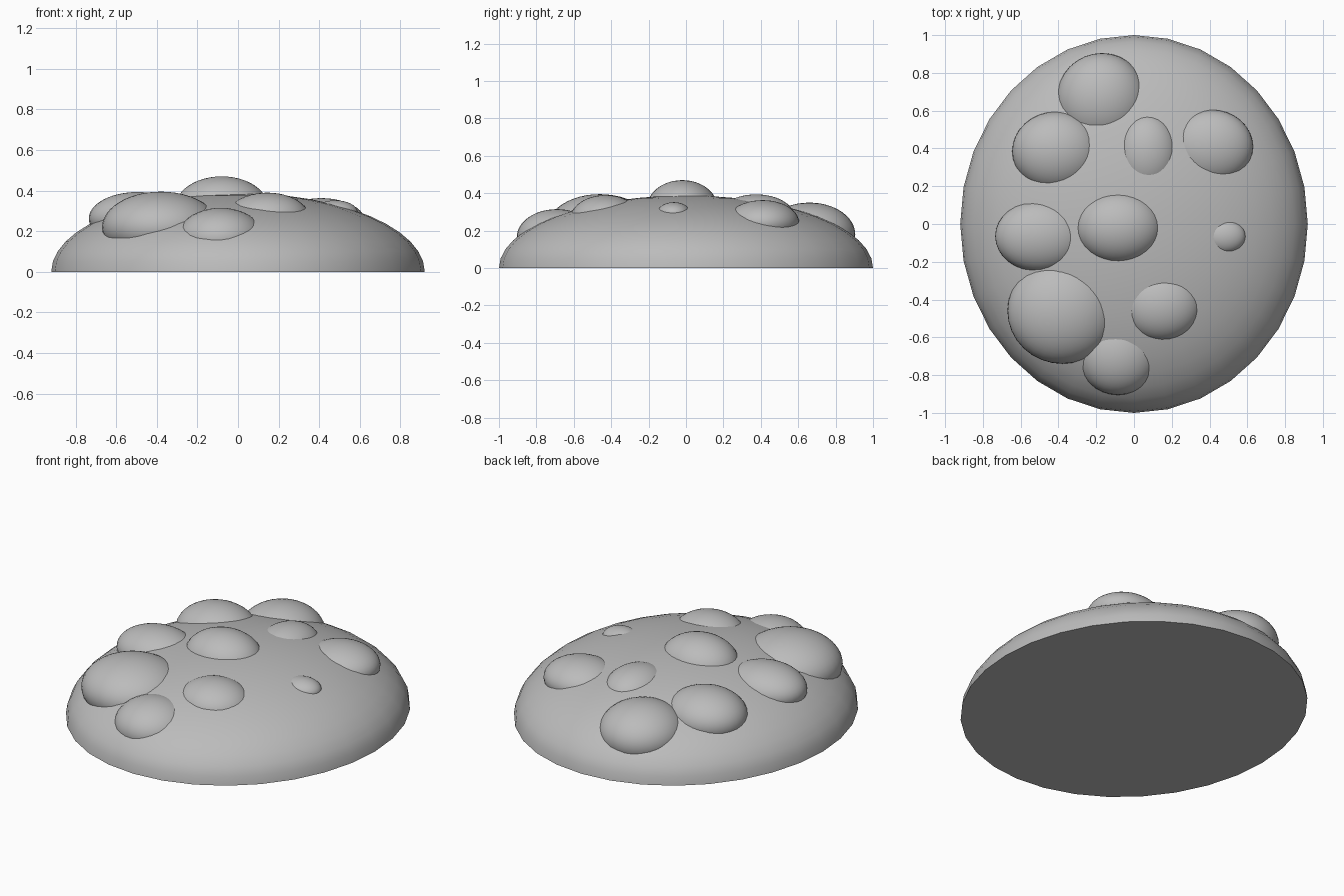
import bpy
import bmesh

if "Cube" in bpy.data.objects:
    bpy.data.objects.remove(bpy.data.objects["Cube"], do_unlink=True)

# Single plain grey material
grey = bpy.data.materials.new("plain grey")
grey.use_nodes = True
colour = (0.5, 0.5, 0.5, 1)
grey.diffuse_color = colour
grey.node_tree.nodes["Principled BSDF"].inputs["Base Color"].default_value = colour


def ellipsoid(name, centre, radii, half=False):
    """Scaled sphere; half=True keeps the upper half with a flat base."""
    bm = bmesh.new()
    bmesh.ops.create_uvsphere(bm, u_segments=32, v_segments=24, radius=1)
    if half:
        geom = bm.verts[:] + bm.edges[:] + bm.faces[:]
        bmesh.ops.bisect_plane(bm, geom=geom, dist=0.0001, plane_co=(0, 0, 0),
                               plane_no=(0, 0, 1), clear_inner=True)
        rim = [e for e in bm.edges if e.is_boundary]
        bmesh.ops.contextual_create(bm, geom=rim)
        bmesh.ops.recalc_face_normals(bm, faces=bm.faces[:])
    bmesh.ops.scale(bm, vec=radii, verts=bm.verts[:])
    mesh = bpy.data.meshes.new(name)
    bm.to_mesh(mesh)
    bm.free()
    mesh.materials.append(grey)
    obj = bpy.data.objects.new(name, mesh)
    obj.location = centre
    bpy.context.collection.objects.link(obj)
    bpy.ops.object.select_all(action="DESELECT")
    obj.select_set(True)
    bpy.context.view_layer.objects.active = obj
    bpy.ops.object.shade_smooth_by_angle()


# Domed body with a flat underside
ellipsoid("dome", (0, 0, 0), (0.92, 1, 0.388), half=True)

# Bumps: x, y, top height, then the three radii
bumps = {
    "centre_bump": (-0.08, -0.02, 0.47, 0.228, 0.19, 0.15),
    "large_front_bump": (-0.38, -0.46, 0.395, 0.29, 0.28, 0.176),
    "right_bump": (-0.495, -0.065, 0.393, 0.24, 0.19, 0.13),
    "back_right_bump": (-0.41, 0.385, 0.39, 0.235, 0.21, 0.15),
    "rear_bump": (-0.17, 0.66, 0.35, 0.24, 0.245, 0.17),
    "back_middle_bump": (0.07, 0.375, 0.394, 0.165, 0.205, 0.12),
    "back_left_bump": (0.41, 0.41, 0.363, 0.22, 0.195, 0.12),
    "small_left_bump": (0.48, -0.065, 0.352, 0.11, 0.09, 0.06),
    "front_left_bump": (0.145, -0.43, 0.39, 0.21, 0.19, 0.13),
    "front_bump": (-0.085, -0.69, 0.315, 0.215, 0.215, 0.15),
}
for name, (x, y, top, rx, ry, rz) in bumps.items():
    ellipsoid(name, (x, y, top - rz), (rx, ry, rz))
